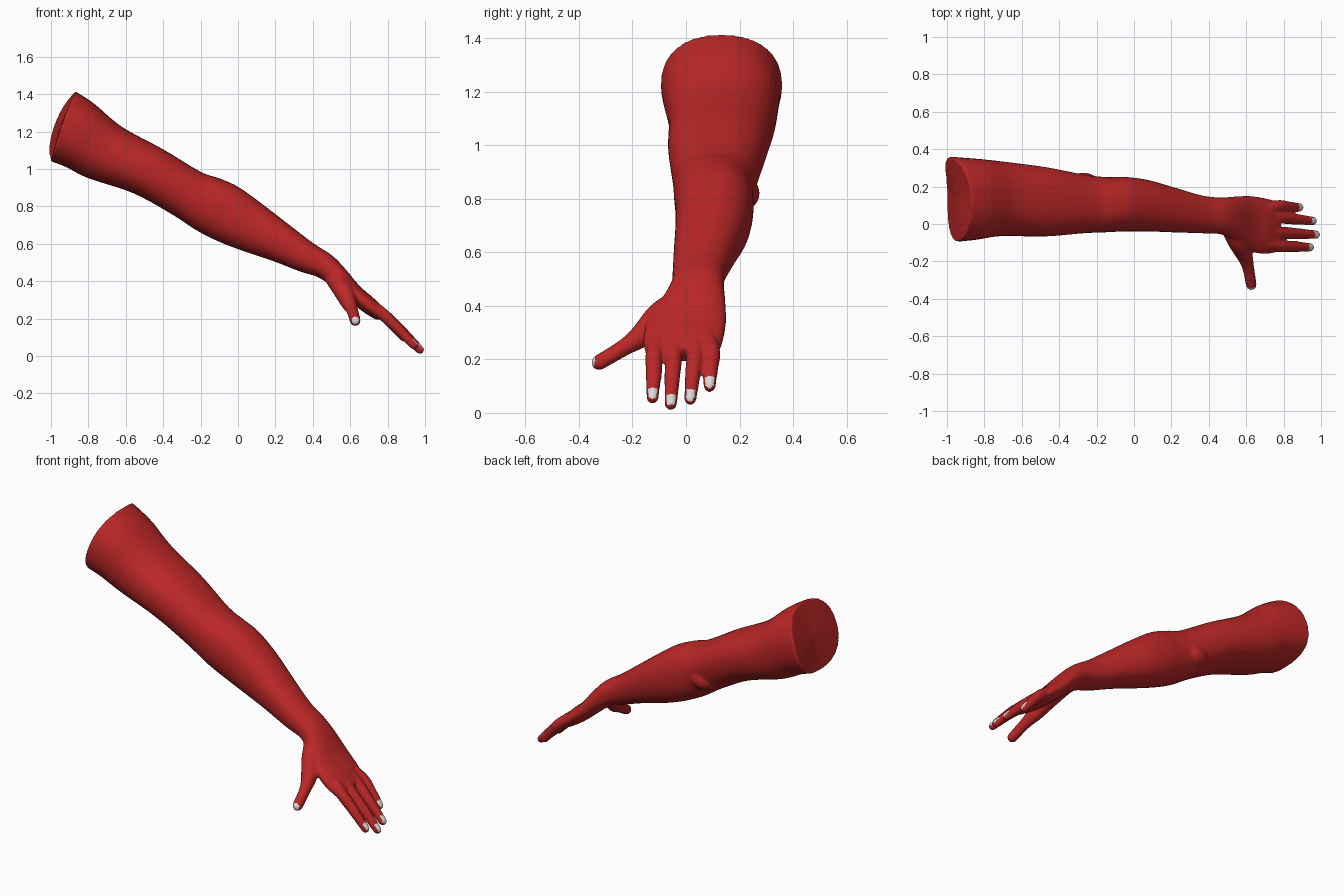
import bpy, bmesh, math
from mathutils import Vector

if "Cube" in bpy.data.objects:
    bpy.data.objects.remove(bpy.data.objects["Cube"])


def material(name, rgb):
    m = bpy.data.materials.new(name)
    m.use_nodes = True
    m.diffuse_color = (*rgb, 1)
    b = m.node_tree.nodes["Principled BSDF"]
    b.inputs["Base Color"].default_value = (*rgb, 1)
    b.inputs["Roughness"].default_value = 0.6
    return m


red = material("red skin", (0.5, 0.02, 0.02))
white = material("nail white", (0.7, 0.7, 0.68))
SIDES = 32
bm = bmesh.new()


def smooth_path(keys, steps):
    """Catmull-Rom interpolation of tuples."""
    pts = [Vector(k) for k in keys]
    out = []
    for i in range(len(pts) - 1):
        a, b, c, d = pts[max(i - 1, 0)], pts[i], pts[i + 1], pts[min(i + 2, len(pts) - 1)]
        for s in range(steps):
            t = s / steps
            out.append(b + (c - a) * (t / 2) + (2 * a - 5 * b + 4 * c - d) * (t * t / 2)
                       + (3 * b - a - 3 * c + d) * (t ** 3 / 2))
    return out + [pts[-1]]


def loft(rings):
    loops = [[bm.verts.new(p) for p in r] for r in rings]
    for a, b in zip(loops, loops[1:]):
        for i in range(SIDES):
            j = (i + 1) % SIDES
            bm.faces.new((a[i], a[j], b[j], b[i]))
    for loop in (loops[0], loops[-1]):
        mid = bm.verts.new(sum((v.co for v in loop), Vector()) / SIDES)
        for i in range(SIDES):
            bm.faces.new((loop[i], loop[(i + 1) % SIDES], mid))


def rounded(v, p):
    return math.copysign(abs(v) ** p, v)


# Arm and palm sections: top x, top z, bottom x, bottom z, y min, y max
sections = [
    (-.87, 1.415, -1.0, 1.04, -.095, .36), (-.77, 1.35, -.92, 1.01, -.085, .35),
    (-.62, 1.225, -.80, .95, -.065, .335), (-.4, 1.105, -.56, .87, -.067, .305),
    (-.2, .985, -.35, .755, -.05, .265), (-.1, .95, -.22, .67, -.045, .252),
    (0, .905, -.1, .61, -.04, .252), (.12, .82, .03, .56, -.04, .235),
    (.25, .72, .18, .51, -.045, .195), (.4, .605, .33, .452, -.05, .152),
    (.5, .54, .43, .42, -.055, .142), (.57, .47, .51, .365, -.09, .147),
    (.65, .375, .59, .30, -.145, .15), (.73, .305, .67, .235, -.16, .138),
    (.79, .245, .745, .19, -.15, .12)]
rings = []
path = smooth_path(sections, 5)
for n, (tx, tz, bx, bz, y0, y1) in enumerate(path):
    ring = []
    fade = max(0, 1 - n / 6)
    for i in range(SIDES):
        a = math.tau * i / SIDES
        c, s = rounded(math.cos(a), .88), rounded(math.sin(a), .88)
        # The shoulder rim sweeps back along its outer side
        shift = -fade * c * c * (.05 if c > 0 else .01)
        ring.append(((tx + bx) / 2 + (tx - bx) / 2 * s + shift,
                     (y0 + y1) / 2 + (y1 - y0) / 2 * c,
                     (tz + bz) / 2 + (tz - bz) / 2 * s))
    rings.append(ring)
loft(rings)


# Fingers: rounded tubes with x, y, z, radius keys
def finger(keys):
    path = smooth_path(keys, 6)
    tip, r = path[-1].xyz, path[-1].w
    heading = (tip - path[-2].xyz).normalized()
    for a in (.4, .8, 1.2, 1.45):
        path.append(Vector((*(tip + heading * r * math.sin(a)), r * math.cos(a))))
    rings = []
    for i, p in enumerate(path):
        d = (path[min(i + 1, len(path) - 1)].xyz - path[max(i - 1, 0)].xyz).normalized()
        u = d.cross(Vector((.7, 0, .7))).normalized()
        w = d.cross(u)
        rings.append([p.xyz + (u * math.cos(math.tau * k / SIDES)
                      + w * math.sin(math.tau * k / SIDES)) * p.w for k in range(SIDES)])
    loft(rings)
    return tip


nails = []
# base y, tip x, tip y, tip z
for base, x, y, z in ((.095, .885, .088, .1), (.035, .957, .016, .052),
                      (-.045, .973, -.057, .033), (-.117, .941, -.125, .057)):
    tip = finger([(.68, base * .8, .295, .03), (.77, base, .227, .033),
                  ((.77 + x) / 2, (base + y) / 2, (.235 + z) / 2, .029), (x, y, z, .023)])
    nails.append((tip, Vector((.87, 0, .5))))

# Thumb
tip = finger([(.5, -.0, .43, .045), (.555, -.09, .365, .055), (.59, -.165, .29, .044),
              (.61, -.23, .245, .032), (.627, -.325, .188, .029)])
nails.append((tip, Vector((.1, -1, .1)).normalized()))

# Elbow point
elbow = bmesh.ops.create_uvsphere(bm, u_segments=24, v_segments=16, radius=.065)
for v in elbow["verts"]:
    v.co = Vector((v.co.x * 1.3 - .27, v.co.y + .21, v.co.z + .82))

bmesh.ops.recalc_face_normals(bm, faces=bm.faces[:])
mesh = bpy.data.meshes.new("arm")
bm.to_mesh(mesh)
bm.free()
arm = bpy.data.objects.new("arm", mesh)
bpy.context.collection.objects.link(arm)
bpy.context.view_layer.objects.active = arm
arm.select_set(True)

# Fuse the parts into one soft skin
remesh = arm.modifiers.new("fuse", "REMESH")
remesh.mode = "VOXEL"
remesh.voxel_size = .0065
soften = arm.modifiers.new("soften", "SMOOTH")
soften.factor = .5
soften.iterations = 10
for m in ("fuse", "soften"):
    bpy.ops.object.modifier_apply(modifier=m)

# Paint the nails on the outer side of each tip
arm.data.materials.clear()
arm.data.materials.append(red)
arm.data.materials.append(white)
for f in arm.data.polygons:
    f.use_smooth = True
    f.material_index = int(any((f.center - t).length < .038 and f.normal.dot(d) > .68
                               for t, d in nails))
